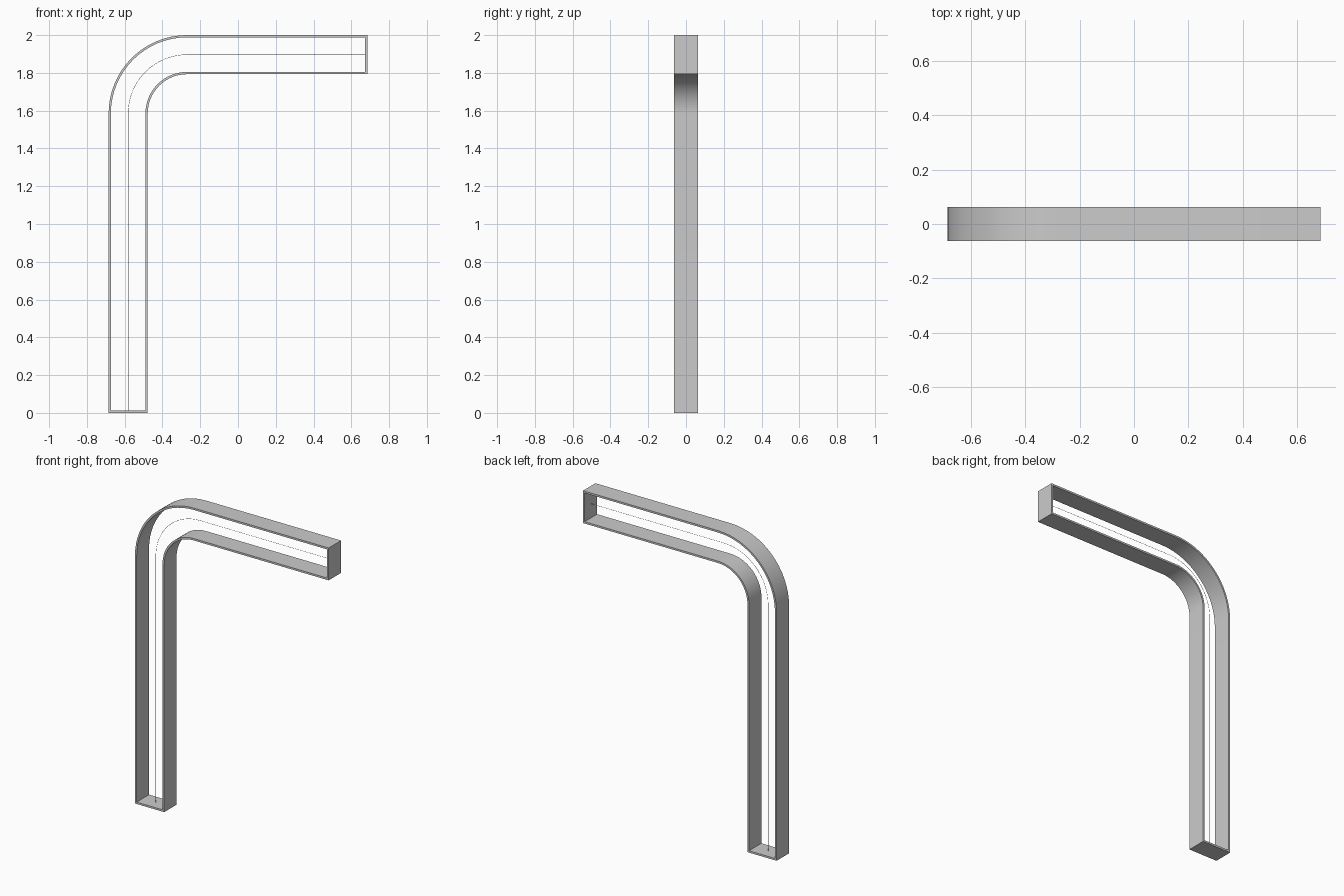
import bpy, bmesh, math

if "Cube" in bpy.data.objects:
    bpy.data.objects.remove(bpy.data.objects["Cube"])

X, H = 0.685, 2.0        # half width, height
W, D, T = 0.207, 0.125, 0.012   # arm width, depth, wall thickness
R, SEG = 0.415, 16       # outer bend radius, bend segments
CX, CZ = -X + R, H - R   # bend centre


def bend_path(offset, inset):
    """Foot -> bend -> tip, at a given distance inside the outer edge."""
    r = R - offset
    pts = [(CX - r, inset)]
    for i in range(SEG + 1):
        a = math.pi - math.pi / 2 * i / SEG
        pts.append((CX + r * math.cos(a), CZ + r * math.sin(a)))
    return pts + [(X - inset, CZ + r)]


def outline(t):
    return bend_path(t, t) + bend_path(W - t, t)[::-1]


# Hollow bent frame: outer and inner outlines joined into a solid band
bm = bmesh.new()
loops = [[bm.verts.new((x, y, z)) for x, z in outline(t)]
         for t, y in ((0, -D / 2), (0, D / 2), (T, D / 2), (T, -D / 2))]
n = len(loops[0])
for k in range(4):
    a, b = loops[k], loops[(k + 1) % 4]
    for i in range(n):
        j = (i + 1) % n
        bm.faces.new((a[i], a[j], b[j], b[i]))
bmesh.ops.recalc_face_normals(bm, faces=bm.faces)
mesh = bpy.data.meshes.new("bent_frame")
bm.to_mesh(mesh)
bm.free()
frame = bpy.data.objects.new("bent_frame", mesh)
bpy.context.collection.objects.link(frame)
bpy.context.view_layer.objects.active = frame
frame.select_set(True)
bpy.ops.object.shade_smooth_by_angle(angle=math.radians(30))

# Hair-thin wire along the centre line
curve = bpy.data.curves.new("centre_wire", "CURVE")
curve.dimensions = "3D"
curve.bevel_depth = 0.001
curve.bevel_resolution = 1
pts = bend_path(W / 2, T / 2)
spline = curve.splines.new("POLY")
spline.points.add(len(pts) - 1)
for p, (x, z) in zip(spline.points, pts):
    p.co = (x, 0, z, 1)
bpy.context.collection.objects.link(bpy.data.objects.new("centre_wire", curve))
